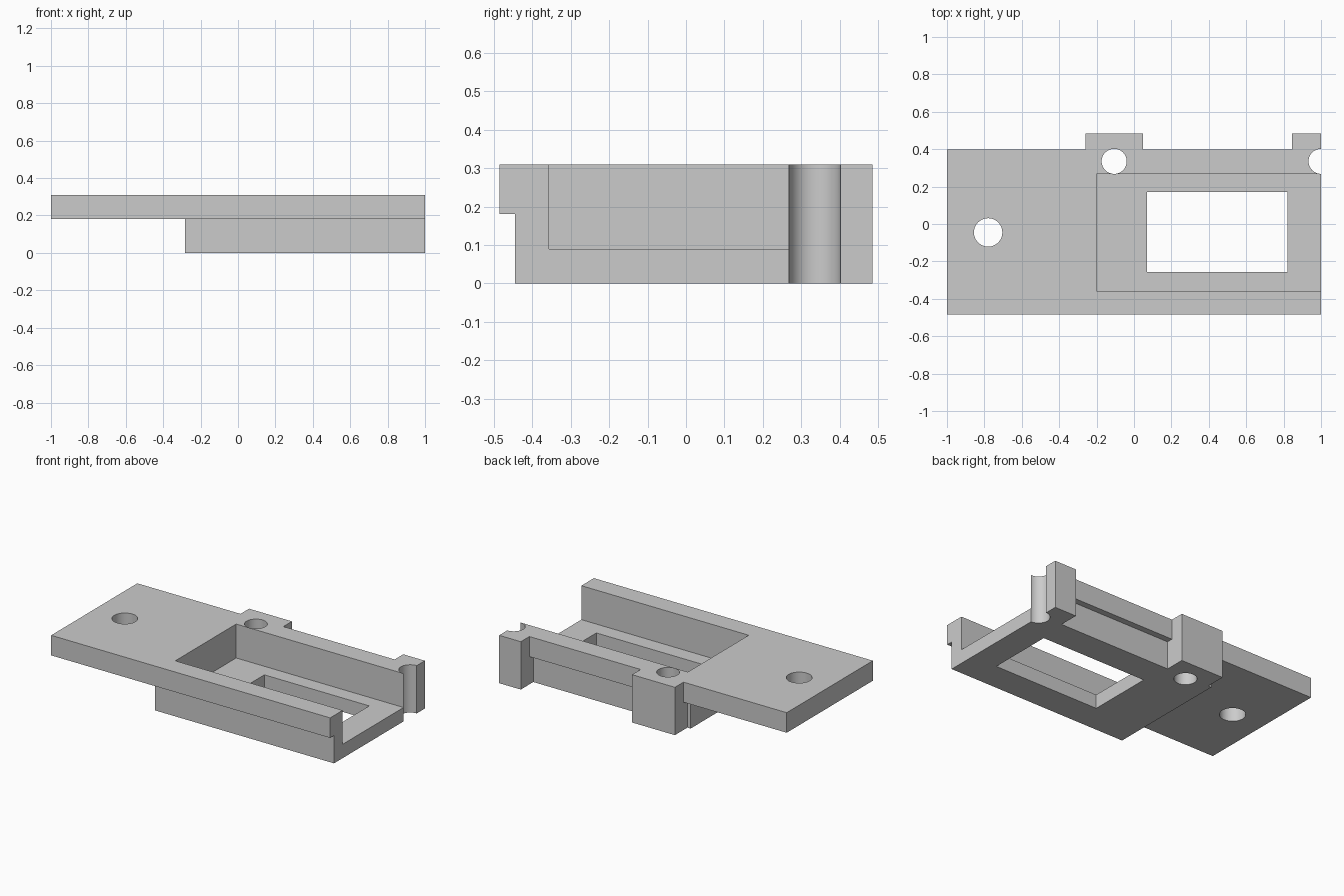
import bpy
import bmesh
import math
from mathutils import Matrix, Vector

if "Cube" in bpy.data.objects:
    bpy.data.objects.remove(bpy.data.objects["Cube"], do_unlink=True)

# One grey material
grey = bpy.data.materials.new("light_grey")
grey.use_nodes = True
colour = (0.6, 0.6, 0.6, 1.0)
grey.diffuse_color = colour
grey.node_tree.nodes["Principled BSDF"].inputs["Base Color"].default_value = colour


def add_object(name, bm):
    mesh = bpy.data.meshes.new(name)
    bm.to_mesh(mesh)
    bm.free()
    mesh.materials.append(grey)
    obj = bpy.data.objects.new(name, mesh)
    bpy.context.collection.objects.link(obj)
    return obj


def box(name, low, high):
    low, high = Vector(low), Vector(high)
    bm = bmesh.new()
    place = Matrix.Translation((low + high) / 2) @ Matrix.Diagonal((*(high - low), 1))
    bmesh.ops.create_cube(bm, size=1, matrix=place)
    return add_object(name, bm)


def drill(name, x, y, radius):
    bm = bmesh.new()
    bmesh.ops.create_cone(bm, cap_ends=True, segments=48, radius1=radius,
                          radius2=radius, depth=1, matrix=Matrix.Translation((x, y, 0.2)))
    return add_object(name, bm)


def combine(base, tool, operation):
    tool.hide_render = True
    mod = base.modifiers.new(tool.name, "BOOLEAN")
    mod.operation = operation
    mod.solver = "EXACT"
    mod.object = tool
    bpy.context.view_layer.objects.active = base
    bpy.ops.object.modifier_apply(modifier=mod.name)
    bpy.data.objects.remove(tool, do_unlink=True)


TOP = 0.31

# Overhanging plate, lower housing and the two rear screw bosses
bracket = box("mounting_bracket", (-1, -0.485, 0.18), (1, 0.397, TOP))
solids = [
    box("lower_housing", (-0.283, -0.445, 0), (1, 0.357, TOP)),
    box("middle_boss", (-0.26, 0.2, 0), (0.047, 0.485, TOP)),
    box("end_boss", (0.845, 0.2, 0), (1, 0.485, TOP)),
]
for solid in solids:
    combine(bracket, solid, "UNION")

# Open-ended pocket, floor window and drilled holes
cutters = [
    box("pocket", (-0.2, -0.357, 0.09), (1.2, 0.267, 0.5)),
    box("window", (0.07, -0.256, -0.2), (0.822, 0.17, 0.5)),
    drill("plate_hole", -0.78, -0.045, 0.076),
    drill("middle_boss_hole", -0.106, 0.335, 0.067),
    drill("end_boss_hole", 1.0, 0.335, 0.067),
]
for cutter in cutters:
    combine(bracket, cutter, "DIFFERENCE")

# Smooth hole walls, sharp corners
bpy.ops.object.select_all(action="DESELECT")
bracket.select_set(True)
bpy.context.view_layer.objects.active = bracket
bpy.ops.object.shade_smooth_by_angle(angle=math.radians(30))
